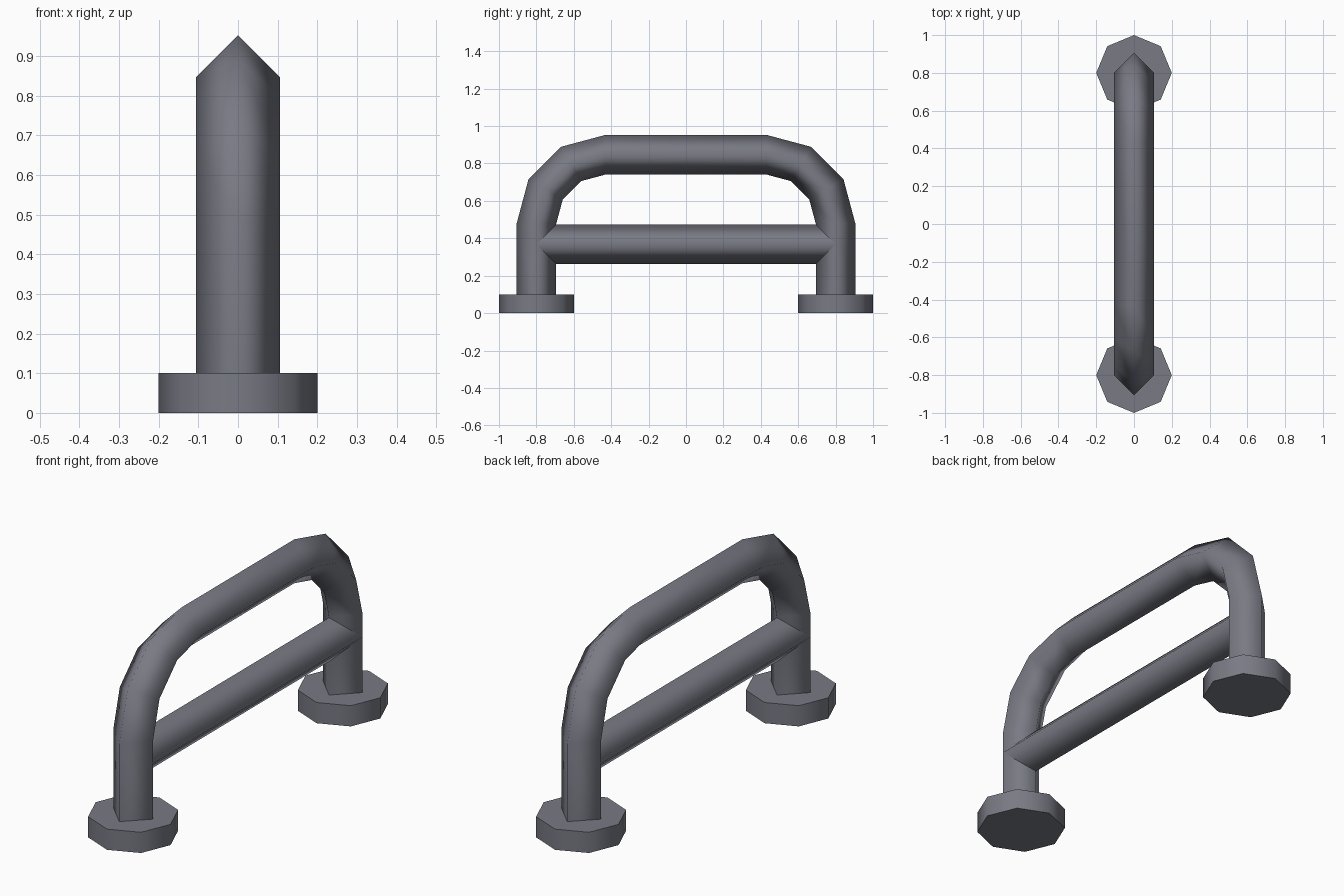
import bpy, bmesh, math
from mathutils import Vector

if "Cube" in bpy.data.objects:
    bpy.data.objects.remove(bpy.data.objects["Cube"])

R = 0.106          # tube radius (four-sided tube)
LEG_Y = 0.8        # leg position
TOP_Z = 0.847      # centre height of the top rail
BEND = 0.37        # bend radius

steel = bpy.data.materials.new("dark grey steel")
steel.diffuse_color = (0.19, 0.195, 0.23, 1)
steel.use_nodes = True
steel.node_tree.nodes["Principled BSDF"].inputs["Base Color"].default_value = steel.diffuse_color


def finish(name, bm):
    bmesh.ops.recalc_face_normals(bm, faces=bm.faces)
    mesh = bpy.data.meshes.new(name)
    bm.to_mesh(mesh)
    bm.free()
    obj = bpy.data.objects.new(name, mesh)
    bpy.context.collection.objects.link(obj)
    mesh.materials.append(steel)
    return obj


def tube(name, path):
    """Sweep a diamond section along (y, z, normal angle) stations."""
    bm = bmesh.new()
    rings = []
    for y, z, a in path:
        c = Vector((0, y, z))
        n = Vector((0, math.cos(a), math.sin(a))) * R
        side = Vector((R, 0, 0))
        rings.append([bm.verts.new(c + d) for d in (n, side, -n, -side)])
    for r0, r1 in zip(rings, rings[1:]):
        for i in range(4):
            j = (i + 1) % 4
            bm.faces.new((r0[i], r0[j], r1[j], r1[i])).smooth = True
    bm.faces.new(rings[0])
    bm.faces.new(rings[-1])
    return finish(name, bm)


# bent hoop: leg, two rounded corners, top rail, leg
path = [(LEG_Y, 0.08, 0)]
for sign, degrees in ((1, (0, 30, 60, 90)), (-1, (90, 120, 150, 180))):
    for d in degrees:
        a = math.radians(d)
        path.append((sign * (LEG_Y - BEND) + BEND * math.cos(a),
                     TOP_Z - BEND + BEND * math.sin(a), a))
path.append((-LEG_Y, 0.08, math.pi))
tube("bent_hoop", path)

# straight lower rail
tube("lower_rail", [(-LEG_Y, 0.368, math.pi / 2), (LEG_Y, 0.368, math.pi / 2)])

# octagonal floor flanges
for name, y in (("front_flange", -LEG_Y), ("back_flange", LEG_Y)):
    bm = bmesh.new()
    bmesh.ops.create_cone(bm, cap_ends=True, segments=8,
                          radius1=0.2, radius2=0.2, depth=0.1)
    bmesh.ops.translate(bm, verts=bm.verts, vec=(0, y, 0.05))
    obj = finish(name, bm)
    bpy.ops.object.select_all(action='DESELECT')
    obj.select_set(True)
    bpy.context.view_layer.objects.active = obj
    bpy.ops.object.shade_smooth_by_angle(angle=math.radians(60))
